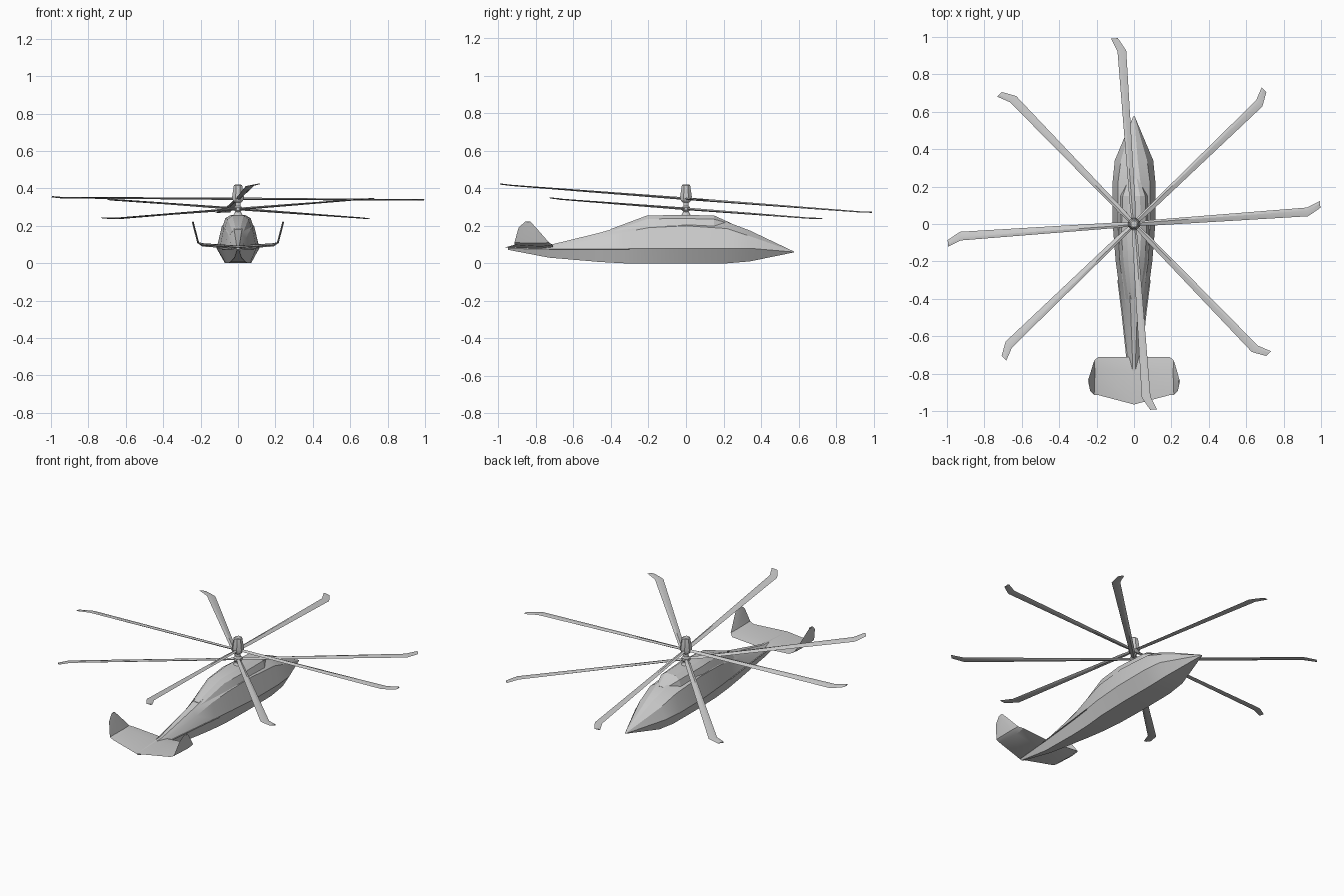
import bpy, bmesh, math
from mathutils import Matrix, Vector

cube = bpy.data.objects.get("Cube")
if cube:
    bpy.data.objects.remove(cube, do_unlink=True)

grey = bpy.data.materials.new("airframe_grey")
grey.use_nodes = True
grey.diffuse_color = (0.6, 0.6, 0.6, 1)
grey.node_tree.nodes["Principled BSDF"].inputs["Base Color"].default_value = (0.6, 0.6, 0.6, 1)


def loft(name, rings, angle=20):
    """Skin a closed body through rings that have equal point counts."""
    bm = bmesh.new()
    loops = [[bm.verts.new(p) for p in ring] for ring in rings]
    n = len(loops[0])
    for a, b in zip(loops, loops[1:]):
        for i in range(n):
            j = (i + 1) % n
            bm.faces.new((a[i], a[j], b[j], b[i]))
    bm.faces.new(loops[0])
    bm.faces.new(loops[-1])
    bmesh.ops.recalc_face_normals(bm, faces=bm.faces)
    mesh = bpy.data.meshes.new(name)
    bm.to_mesh(mesh)
    bm.free()
    mesh.materials.append(grey)
    obj = bpy.data.objects.new(name, mesh)
    bpy.context.collection.objects.link(obj)
    bpy.ops.object.select_all(action="DESELECT")
    obj.select_set(True)
    bpy.context.view_layer.objects.active = obj
    bpy.ops.object.shade_smooth_by_angle(angle=math.radians(angle))
    return obj


def section(y, *pairs):
    """Mirrored cross-section from (half width, height) pairs, bottom to top."""
    right = [(w, y, z) for w, z in pairs]
    return right + [(-w, y, z) for w, z in reversed(pairs)]


def lathe(name, profile, sides):
    return loft(name, [[(r * math.cos(2 * math.pi * (i + 0.5) / sides),
                         r * math.sin(2 * math.pi * (i + 0.5) / sides), z)
                        for i in range(sides)] for r, z in profile])


# Faceted fuselage: floor, chine, shoulder, roof
loft("fuselage", [
    section(0.575, (0.002, 0.058), (0.004, 0.06), (0.003, 0.062), (0.001, 0.063)),
    section(0.34, (0.06, 0.01), (0.103, 0.08), (0.07, 0.145), (0.02, 0.175)),
    section(0.22, (0.068, 0), (0.115, 0.08), (0.086, 0.185), (0.035, 0.22)),
    section(0, (0.07, 0), (0.114, 0.08), (0.086, 0.2), (0.045, 0.225)),
    section(-0.2, (0.065, 0), (0.098, 0.08), (0.076, 0.19), (0.04, 0.215)),
    section(-0.33, (0.052, 0), (0.08, 0.077), (0.058, 0.165), (0.025, 0.2)),
    section(-0.46, (0.04, 0.007), (0.063, 0.076), (0.042, 0.13), (0.018, 0.163)),
    section(-0.73, (0.018, 0.03), (0.034, 0.075), (0.022, 0.088), (0.008, 0.097)),
    section(-0.95, (0.004, 0.072), (0.01, 0.079), (0.008, 0.083), (0.003, 0.086)),
])

# Engine and gearbox fairing on the roof
loft("rotor_fairing", [
    section(0.24, (0.03, 0.2), (0.03, 0.21), (0.015, 0.214)),
    section(0.15, (0.075, 0.19), (0.06, 0.235), (0.032, 0.255)),
    section(-0.05, (0.084, 0.19), (0.068, 0.24), (0.038, 0.258)),
    section(-0.21, (0.073, 0.185), (0.055, 0.235), (0.03, 0.254)),
    section(-0.4, (0.045, 0.15), (0.03, 0.17), (0.012, 0.183)),
])

# Slim ledges along the tail boom
for side, label in ((1, "left"), (-1, "right")):
    loft(label + "_boom_ledge", [
        [(side * (w + dx), y, 0.075 + dz) for dx, dz in ((-0.02, 0.004), (0.006, 0), (-0.02, -0.004))]
        for y, w in ((-0.3, 0.083), (-0.46, 0.063), (-0.73, 0.034))])

# Tailplane running out and up into the two fins
half = [(0, 0.085, -0.71, -0.965), (0.19, 0.098, -0.71, -0.915),
        (0.213, 0.11, -0.73, -0.915), (0.234, 0.19, -0.80, -0.893),
        (0.242, 0.222, -0.83, -0.858)]
span = [(-x, z, f, b) for x, z, f, b in reversed(half[1:])] + half
rings = []
for i, (x, z, front, back) in enumerate(span):
    before, after = span[max(i - 1, 0)], span[min(i + 1, len(span) - 1)]
    normal = Vector((before[1] - after[1], 0, after[0] - before[0])).normalized()
    thick = 0.009 if abs(x) < 0.2 else 0.005
    mid = Vector((x, front + (back - front) * 0.3, z))
    rings.append([(x, front, z), mid + normal * thick, (x, back, z), mid - normal * thick])
loft("tailplane_and_fins", rings, 30)

# Two coaxial rotors, each with four swept-tip blades
BLADE = [(0.015, 0, 0.022), (0.09, 0, 0.03), (0.93, 0, 0.047),
         (0.955, 0.012, 0.044), (1.0, 0.035, 0.036)]


def blade(name, hub_z, heading):
    place = (Matrix.Translation((0, 0, hub_z)) @ Matrix.Rotation(-math.atan(0.076), 4, "X")
             @ Matrix.Rotation(math.radians(heading), 4, "Z") @ Matrix.Rotation(math.radians(5), 4, "X"))
    rings = []
    for r, sweep, chord in BLADE:
        t = 0.007 - 0.004 * r
        outline = ((chord / 2, 0), (chord * 0.15, t), (-chord / 2, 0), (chord * 0.15, -t))
        rings.append([place @ Vector((r, sweep + dy, dz)) for dy, dz in outline])
    loft(name, rings)


for rotor, hub_z, start in (("upper", 0.344, 4), ("lower", 0.29, 44)):
    for k in range(4):
        blade(f"{rotor}_blade_{k + 1}", hub_z, start + 90 * k)

# Mast, hubs and cap
lathe("rotor_mast", [(0.014, 0.24), (0.014, 0.36)], 12)
lathe("mast_collar", [(0.03, 0.25), (0.018, 0.27)], 12)
lathe("lower_hub", [(0.016, 0.275), (0.024, 0.283), (0.024, 0.298), (0.016, 0.306)], 8)
lathe("upper_hub", [(0.02, 0.325), (0.03, 0.335), (0.034, 0.355), (0.024, 0.415), (0.018, 0.42)], 8)
